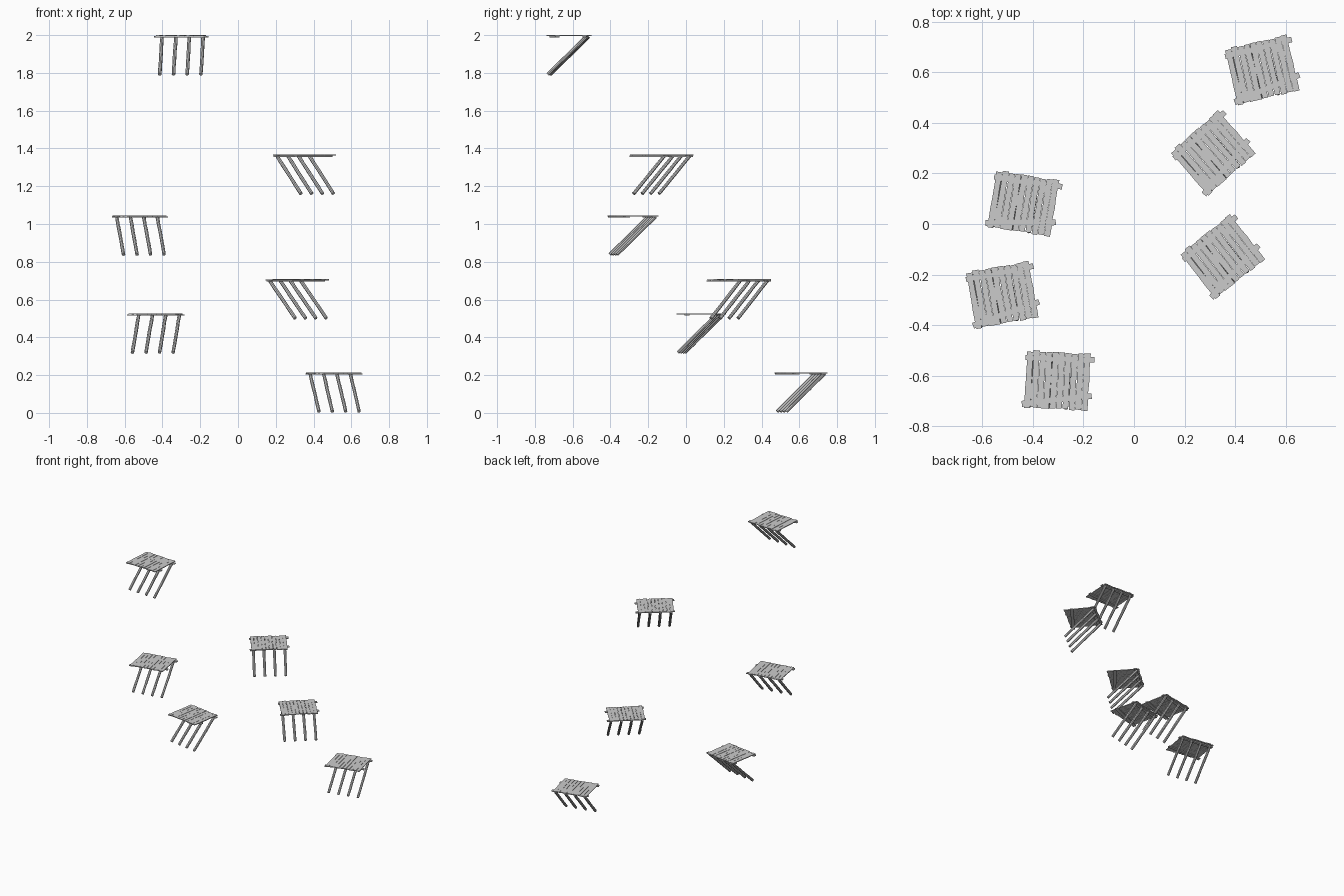
import bpy, bmesh, math, random
from mathutils import Vector, Matrix

if "Cube" in bpy.data.objects:
    bpy.data.objects.remove(bpy.data.objects["Cube"])

random.seed(4)


def make_mesh(name, bm):
    bmesh.ops.recalc_face_normals(bm, faces=bm.faces)
    me = bpy.data.meshes.new(name)
    bm.to_mesh(me)
    bm.free()
    return me


def loft(bm, rings):
    # skin a list of equal-sized vertex rings and cap both ends
    vs = [[bm.verts.new(p) for p in r] for r in rings]
    n = len(vs[0])
    for a, b in zip(vs, vs[1:]):
        for i in range(n):
            j = (i + 1) % n
            bm.faces.new((a[i], a[j], b[j], b[i]))
    bm.faces.new(vs[0][::-1])
    bm.faces.new(vs[-1])


def plank(bm, a, b, width, z0, z1, cuts, wobble):
    # rough board from a to b with slightly uneven edges
    a, b = Vector(a), Vector(b)
    d = (b - a).normalized()
    side = Vector((-d.y, d.x))
    rings = []
    for i in range(cuts + 1):
        c = a.lerp(b, i / cuts)
        l = c + side * (width / 2 + random.uniform(-wobble, wobble))
        r = c - side * (width / 2 + random.uniform(-wobble, wobble))
        rings.append([(l.x, l.y, z0), (r.x, r.y, z0), (r.x, r.y, z1), (l.x, l.y, z1)])
    loft(bm, rings)


# deck slats
bm = bmesh.new()
pitch = 0.0252
for i in range(10):
    x = (i - 4.5) * pitch - 0.003
    plank(bm, (x, -0.113 + random.uniform(-0.004, 0.004)),
          (x, 0.112 + random.uniform(-0.005, 0.005)),
          0.0238, -0.006, random.uniform(-0.001, 0), 6, 0.0011)
slats = make_mesh("deck_slats", bm)

# cross beams under the slats
bm = bmesh.new()
plank(bm, (-0.134, 0.085), (0.138, 0.09), 0.022, -0.012, -0.006, 5, 0.0015)
plank(bm, (-0.138, -0.1), (0.136, -0.052), 0.022, -0.012, -0.006, 5, 0.0015)
beams = make_mesh("cross_beams", bm)

# diagonal support poles, slightly uneven
bm = bmesh.new()
for x in (-0.108, -0.035, 0.037, 0.11):
    top, foot = Vector((x, 0.1, -0.008)), Vector((x, -0.106, -0.2075))
    d = (foot - top).normalized()
    u = Vector((1, 0, 0))
    v = d.cross(u)
    rings = []
    for i in range(6):
        c = top.lerp(foot, i / 5)
        if 0 < i < 5:
            c += u * random.uniform(-0.001, 0.001)
        r = 0.0095 + random.uniform(-0.0006, 0.0006)
        rings.append([c + r * (u * math.cos(k * math.pi / 4) + v * math.sin(k * math.pi / 4))
                      for k in range(8)])
    loft(bm, rings)
poles = make_mesh("support_poles", bm)

# six platforms: x, y, deck height, turn in degrees
platforms = [
    (0.51, 0.61, 0.215, 13),
    (0.315, 0.283, 0.708, 41),
    (0.353, -0.127, 1.368, 38),
    (-0.435, 0.08, 0.527, -9.5),
    (-0.518, -0.28, 1.046, 10),
    (-0.30, -0.62, 2.0, -3.5),
]
for n, (x, y, z, a) in enumerate(platforms, 1):
    m = Matrix.Translation((x, y, z)) @ Matrix.Rotation(math.radians(a), 4, 'Z')
    for me in (slats, beams, poles):
        ob = bpy.data.objects.new(f"platform_{n}_{me.name}", me)
        ob.matrix_world = m
        bpy.context.collection.objects.link(ob)
